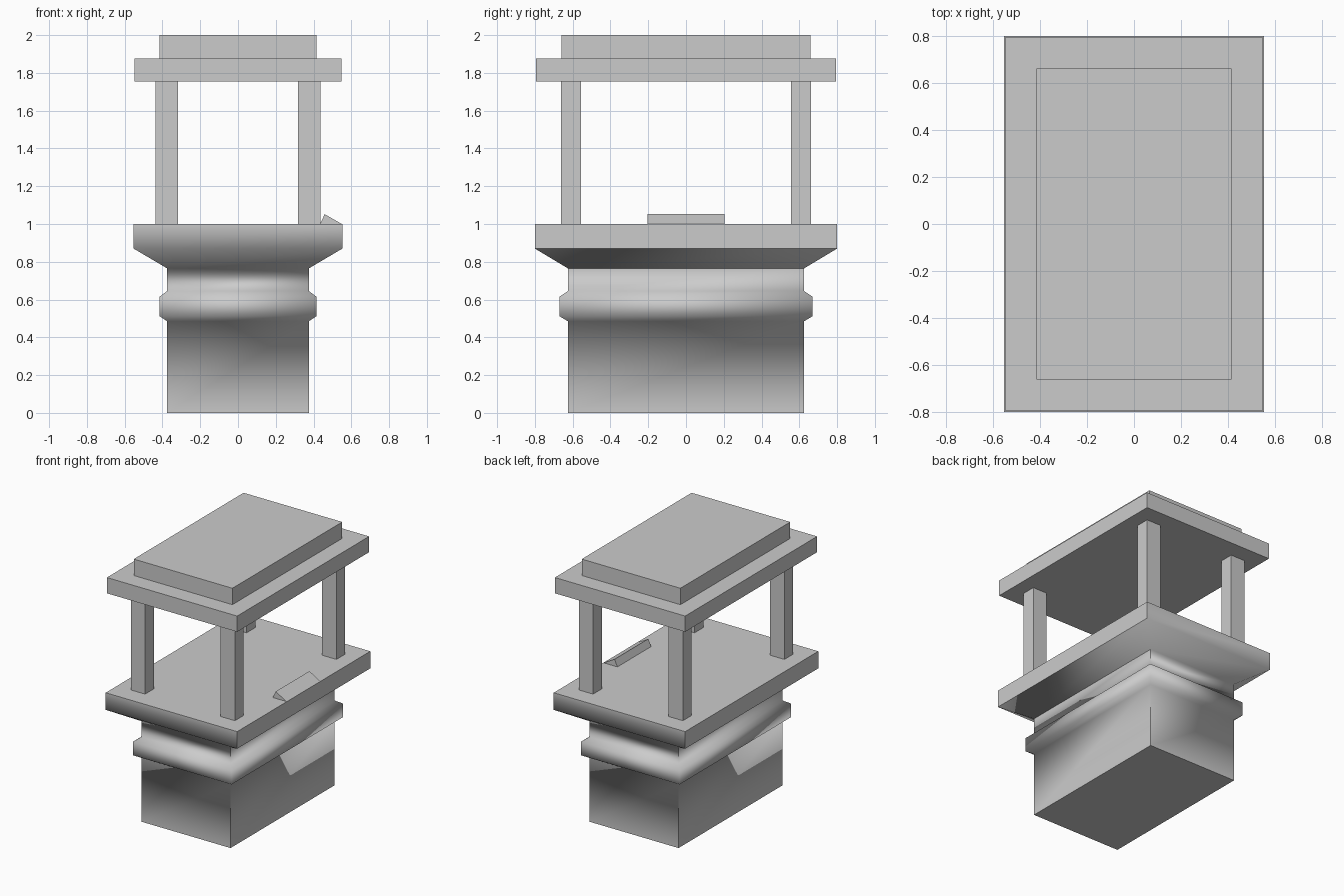
import bpy, bmesh, math

if "Cube" in bpy.data.objects:
    bpy.data.objects.remove(bpy.data.objects["Cube"])


def make_object(name, bm):
    bmesh.ops.recalc_face_normals(bm, faces=bm.faces[:])
    mesh = bpy.data.meshes.new(name)
    bm.to_mesh(mesh)
    bm.free()
    obj = bpy.data.objects.new(name, mesh)
    bpy.context.collection.objects.link(obj)
    return obj


def stacked_rings(name, rings, cx=0, cy=0):
    """Closed solid from rectangular rings (half x, half y, z)."""
    bm = bmesh.new()
    loops = [[bm.verts.new((cx + sx * hx, cy + sy * hy, z))
              for sx, sy in ((-1, -1), (1, -1), (1, 1), (-1, 1))]
             for hx, hy, z in rings]
    for low, high in zip(loops, loops[1:]):
        for i in range(4):
            j = (i + 1) % 4
            bm.faces.new((low[i], low[j], high[j], high[i]))
    bm.faces.new(loops[0][::-1])
    bm.faces.new(loops[-1])
    return make_object(name, bm)


def block(name, hx, hy, z0, z1, cx=0, cy=0):
    return stacked_rings(name, [(hx, hy, z0), (hx, hy, z1)], cx, cy)


# Pedestal: plain base, raised band, flared table top
pedestal = stacked_rings("pedestal", [
    (0.375, 0.625, 0.0),
    (0.375, 0.625, 0.485),
    (0.415, 0.67, 0.512),
    (0.415, 0.67, 0.615),
    (0.375, 0.625, 0.645),
    (0.375, 0.625, 0.765),
    (0.553, 0.80, 0.87),
    (0.553, 0.80, 1.0),
])
# Soft band and end flares, crisp corners and long-side flares
bpy.context.view_layer.objects.active = pedestal
pedestal.select_set(True)
bpy.ops.object.shade_smooth_by_angle(angle=math.radians(59.25))

# Four corner posts
for sx, side in ((-1, "left"), (1, "right")):
    for sy, end in ((-1, "front"), (1, "back")):
        block(f"{end}_{side}_post", 0.06, 0.053, 1.0, 1.755,
              sx * 0.378, sy * 0.61)

# Two-step roof
block("roof_slab", 0.548, 0.793, 1.755, 1.875)
block("roof_cap", 0.415, 0.66, 1.875, 2.0)

# Slanted rest on the right edge of the table
bm = bmesh.new()
ends = [[bm.verts.new((x, y, z))
         for x, z in ((0.435, 1.0), (0.55, 1.0), (0.459, 1.052))]
        for y in (-0.203, 0.203)]
bm.faces.new(ends[0])
bm.faces.new(ends[1][::-1])
for i in range(3):
    j = (i + 1) % 3
    bm.faces.new((ends[0][i], ends[1][i], ends[1][j], ends[0][j]))
make_object("slanted_rest", bm)
